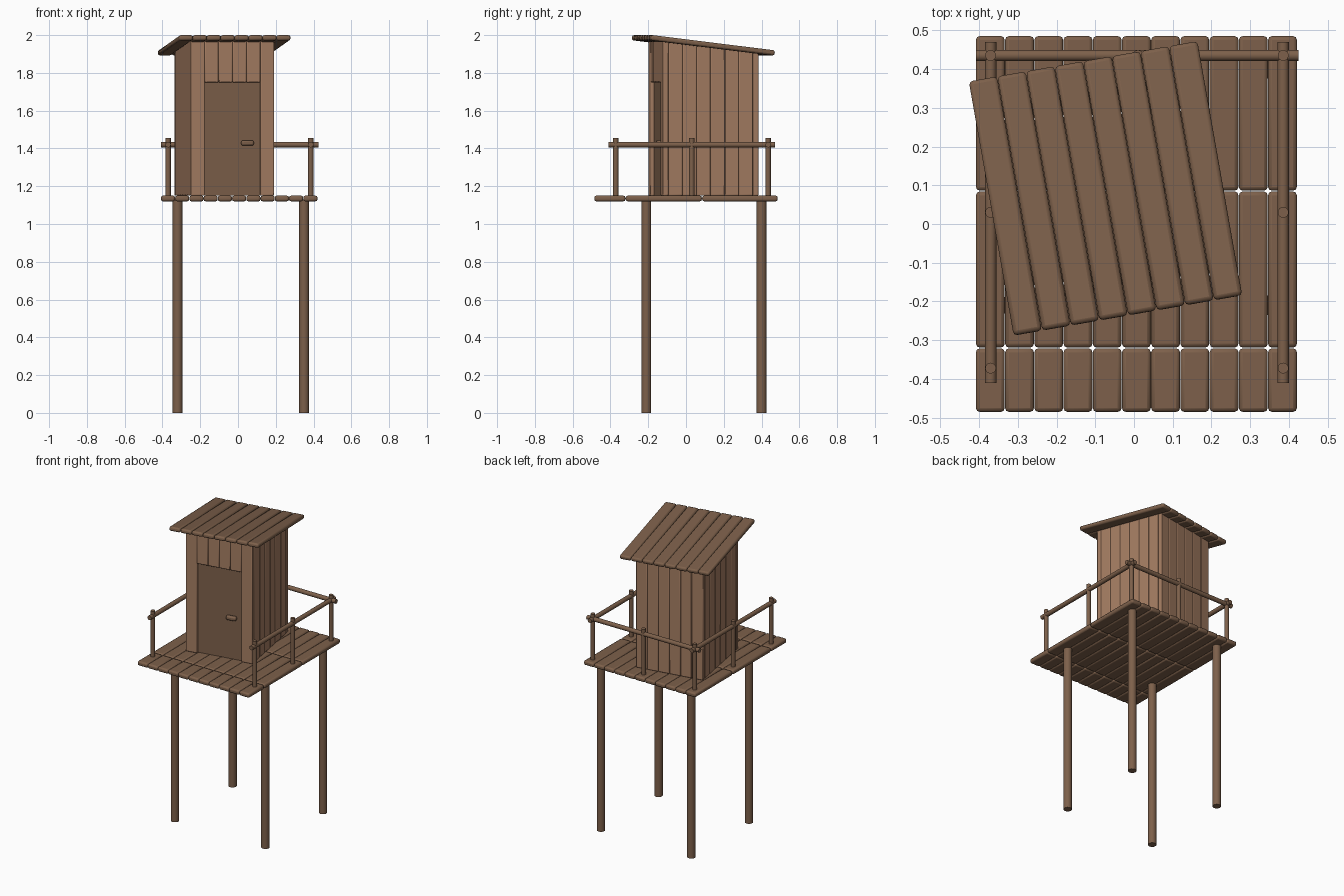
import bpy, bmesh, math
from mathutils import Matrix, Vector

if "Cube" in bpy.data.objects:
    bpy.data.objects.remove(bpy.data.objects["Cube"], do_unlink=True)


def material(name, rgb):
    m = bpy.data.materials.new(name)
    m.use_nodes = True
    m.diffuse_color = (*rgb, 1)
    m.node_tree.nodes["Principled BSDF"].inputs["Base Color"].default_value = (*rgb, 1)
    return m


DARK = material("dark wood", (0.205, 0.117, 0.069))
LIGHT = material("light wood", (0.376, 0.205, 0.122))


def finish(name, bm, mat, frame=Matrix(), bevel=0.0):
    mesh = bpy.data.meshes.new(name)
    bm.to_mesh(mesh)
    bm.free()
    mesh.materials.append(mat)
    ob = bpy.data.objects.new(name, mesh)
    ob.matrix_world = frame
    bpy.context.collection.objects.link(ob)
    if bevel:
        mod = ob.modifiers.new("rounded edges", 'BEVEL')
        mod.width = bevel
        mod.segments = 2
    bpy.ops.object.select_all(action='DESELECT')
    ob.select_set(True)
    bpy.context.view_layer.objects.active = ob
    bpy.ops.object.shade_smooth_by_angle(angle=math.radians(35))
    return ob


def boards(name, boxes, mat, frame=Matrix(), bevel=0.008):
    """One object from a list of (low corner, high corner) boxes."""
    bm = bmesh.new()
    for lo, hi in boxes:
        lo, hi = Vector(lo), Vector(hi)
        bmesh.ops.create_cube(bm, size=1, matrix=Matrix.Translation((lo + hi) / 2)
                              @ Matrix.Diagonal((*(hi - lo), 1)))
    return finish(name, bm, mat, frame, bevel)


def pole(name, a, b, radius, mat=DARK):
    a, b = Vector(a), Vector(b)
    bm = bmesh.new()
    turn = (b - a).to_track_quat('Z', 'Y').to_matrix().to_4x4()
    bmesh.ops.create_cone(bm, cap_ends=True, segments=16, radius1=radius, radius2=radius,
                          depth=(b - a).length, matrix=Matrix.Translation((a + b) / 2) @ turn)
    return finish(name, bm, mat)


# Deck: three rows of boards
DECK = 1.15
x0, step = -0.408, 0.0754
rows = [(-0.485, -0.321), (-0.319, 0.084), (0.086, 0.485)]
boards("deck_boards", [((x0 + i * step, ya, 1.12), (x0 + (i + 1) * step - 0.001, yb, DECK))
                       for i in range(11) for ya, yb in rows], DARK, bevel=0.01)

# Legs
for side, x in (("right", -0.32), ("left", 0.35)):
    for end, y in (("front", -0.21), ("back", 0.40)):
        pole(f"{end}_{side}_leg", (x, y, 0), (x, y, 1.13), 0.026)

# Railing on both sides and the back
RAIL, BACK = 1.42, 0.435
for side, x in (("right", -0.37), ("left", 0.385)):
    for end, y in (("front", -0.372), ("middle", 0.03), ("back", BACK)):
        pole(f"{end}_{side}_post", (x, y, DECK - 0.01), (x, y, 1.455), 0.014)
    pole(f"{side}_rail", (x, -0.41, RAIL), (x, 0.47, RAIL), 0.0145)
pole("back_middle_post", (0.01, BACK, DECK - 0.01), (0.01, BACK, 1.455), 0.014)
pole("back_rail", (-0.408, BACK, RAIL), (0.425, BACK, RAIL), 0.0145)

# Cabin, turned slightly on the deck
HUT = Matrix.Translation((-0.073, 0.092, 0)) @ Matrix.Rotation(math.radians(10), 4, 'Z')
W, D, T = 0.224, 0.257, 0.03
LENGTH, SLOPE = 0.67, math.radians(7)


def roof_z(y):
    """Height of the roof's middle layer at a depth in the cabin."""
    return 1.946 - math.tan(SLOPE) * y


w = 2 * W / 6
front = []
for i in range(6):
    low = DECK if i in (0, 5) else 1.75
    front.append(((-W + i * w, -D, low), (-W + (i + 1) * w, -D + T, roof_z(-D))))
boards("front_wall", front, LIGHT, HUT, 0.005)
boards("back_wall", [((-W + i * w, D - T, DECK), (-W + (i + 1) * w, D, roof_z(D)))
                     for i in range(6)], LIGHT, HUT, 0.005)
d = (2 * D - 2 * T) / 6
for side, x in (("right", -W), ("left", W - T)):
    boards(f"{side}_wall", [((x, -D + T + i * d, DECK),
                             (x + T, -D + T + (i + 1) * d, roof_z(-D + T + (i + 0.5) * d)))
                            for i in range(6)], LIGHT, HUT, 0.005)

# Recessed door and its handle
boards("door", [((-2 * w, -D + 0.018, DECK), (2 * w, -D + T, 1.752))], DARK, HUT, 0)
boards("door_handle", [((0.048, -D - 0.008, 1.415), (0.114, -D + 0.02, 1.443))], DARK, HUT, 0.009)

# Sloping roof
r = 0.6 / 8
ROOF = HUT @ Matrix.Translation((0, 0, roof_z(0))) @ Matrix.Rotation(-SLOPE, 4, 'X')
boards("roof_boards", [((-0.3 + i * r, -LENGTH / 2, -0.014),
                        (-0.3 + (i + 1) * r - 0.001, LENGTH / 2, 0.014))
                       for i in range(8)], DARK, ROOF, 0.01)
